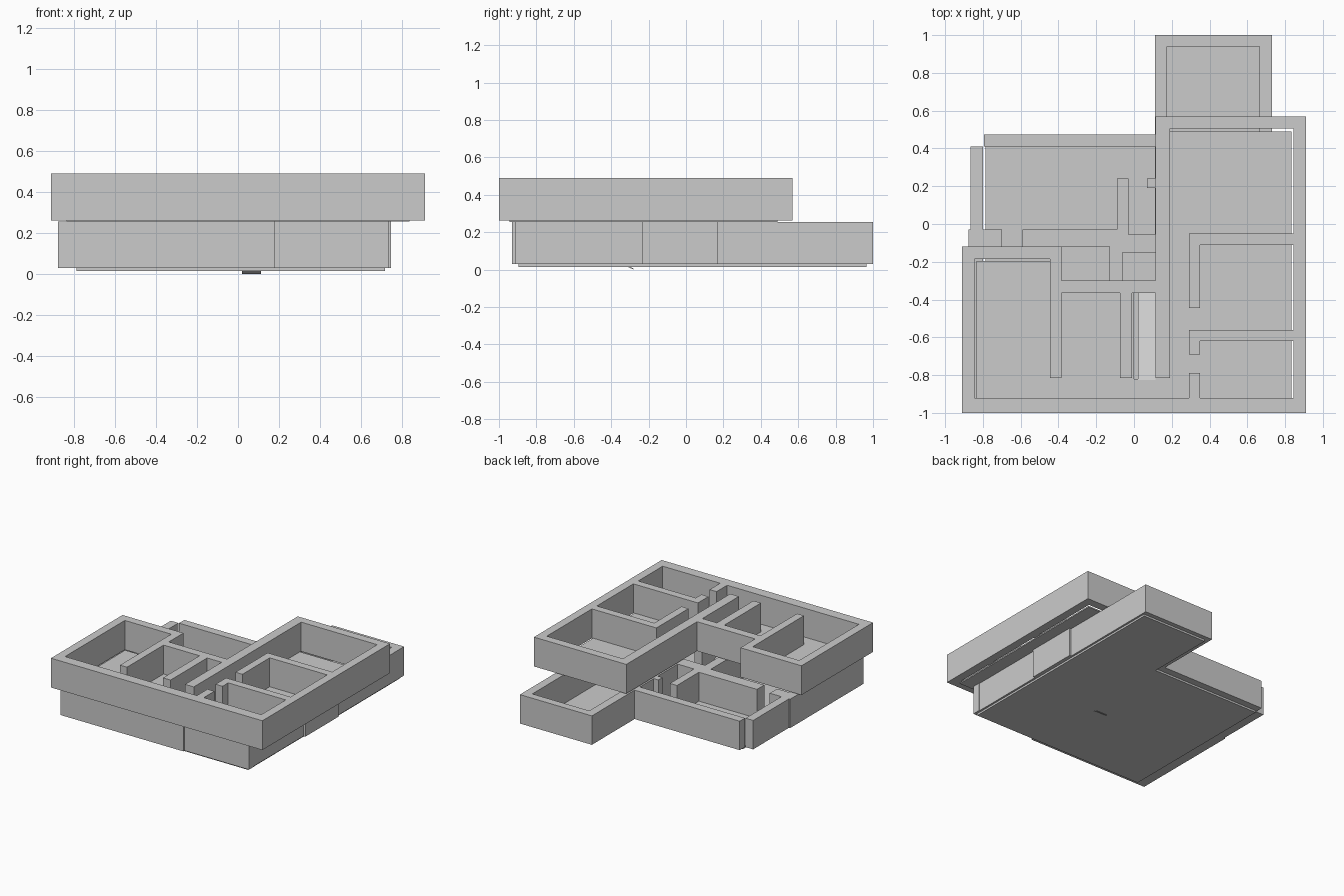
import bpy, bmesh


def slab(name, rects, z0, z1, holes=()):
    """Union of axis-aligned rectangles (x0, x1, y0, y1), extruded from z0 to z1."""
    every = list(rects) + list(holes)
    xs = sorted({v for r in every for v in r[:2]})
    ys = sorted({v for r in every for v in r[2:]})
    inside = lambda x, y, rs: any(a < x < b and c < y < d for a, b, c, d in rs)
    bm = bmesh.new()
    verts = {}

    def vert(i, j):
        if (i, j) not in verts:
            verts[i, j] = bm.verts.new((xs[i], ys[j], z0))
        return verts[i, j]

    for i in range(len(xs) - 1):
        for j in range(len(ys) - 1):
            cx, cy = (xs[i] + xs[i + 1]) / 2, (ys[j] + ys[j + 1]) / 2
            if inside(cx, cy, rects) and not inside(cx, cy, holes):
                bm.faces.new((vert(i, j), vert(i + 1, j), vert(i + 1, j + 1), vert(i, j + 1)))
    ext = bmesh.ops.extrude_face_region(bm, geom=bm.faces[:], use_keep_orig=True)
    for v in (g for g in ext["geom"] if isinstance(g, bmesh.types.BMVert)):
        v.co.z = z1
    bmesh.ops.recalc_face_normals(bm, faces=bm.faces[:])
    bmesh.ops.dissolve_limit(bm, angle_limit=0.01, verts=bm.verts[:], edges=bm.edges[:])
    bmesh.ops.recalc_face_normals(bm, faces=bm.faces[:])
    mesh = bpy.data.meshes.new(name)
    bm.to_mesh(mesh)
    bm.free()
    ob = bpy.data.objects.new(name, mesh)
    bpy.context.collection.objects.link(ob)
    return ob


# Lower storey: floor plate
slab("lower_floor", [(-0.785, 0.715, -0.895, 0.42), (0.15, 0.715, 0.42, 0.965)], 0.015, 0.03)

# Lower storey: outer walls
slab("lower_outer_walls", [
    (-0.86, 0.18, -0.93, -0.865),     # front, left part
    (0.18, 0.735, -0.915, -0.85),     # front, right part
    (-0.875, -0.80, -0.93, -0.03),    # left, front part
    (-0.865, -0.80, -0.03, 0.41),     # left, back part
    (-0.795, 0.115, 0.41, 0.475),     # back
    (0.665, 0.73, -0.915, 1.0),       # right
    (0.665, 0.745, -0.235, 0.17),     # right, thicker bay
    (0.11, 0.73, 0.94, 1.0),          # rear room back
    (0.11, 0.175, -0.15, 1.0),        # rear room left
], 0.03, 0.255)

# Lower storey: partitions
slab("lower_partitions", [
    (-0.80, -0.70, -0.12, -0.03),
    (-0.59, -0.06, -0.12, -0.03),
    (-0.09, -0.03, -0.12, 0.24),
    (-0.06, 0.11, -0.15, -0.055),
    (0.07, 0.11, 0.19, 0.24),
    (-0.13, -0.06, -0.82, -0.06),
    (0.115, 0.18, -0.865, -0.36),
], 0.03, 0.255)

# Upper storey: floor plate with the stairwell opening
slab("upper_floor", [
    (-0.835, 0.835, -0.945, -0.33),
    (-0.835, -0.41, -0.33, -0.195),
    (0.15, 0.835, -0.33, 0.49),
], 0.255, 0.265, holes=[(0.0, 0.115, -0.82, -0.33)])

# Upper storey: outer walls and partitions
slab("upper_walls", [
    (-0.91, 0.91, -1.0, -0.92),       # front
    (0.845, 0.91, -1.0, 0.57),        # right
    (0.115, 0.91, 0.505, 0.57),       # back
    (0.115, 0.19, -0.815, 0.57),      # spine
    (-0.91, -0.845, -1.0, -0.12),     # left
    (-0.91, -0.385, -0.185, -0.12),   # left wing back
    (-0.445, -0.385, -0.815, -0.12),
    (-0.445, 0.19, -0.365, -0.30),
    (-0.075, -0.01, -0.815, -0.30),
    (0.29, 0.91, -0.11, -0.05),
    (0.29, 0.35, -0.445, -0.05),
    (0.29, 0.91, -0.62, -0.56),
    (0.29, 0.35, -0.69, -0.56),
    (0.29, 0.35, -1.0, -0.79),
], 0.262, 0.49)

# Stair ramp sloping from the upper floor down towards the back
ramp = slab("stair_ramp", [(0.02, 0.113, -0.825, -0.28)], 0.0, 0.006)
for v in ramp.data.vertices:
    v.co.z += 0.262 * (-0.28 - v.co.y) / 0.545
